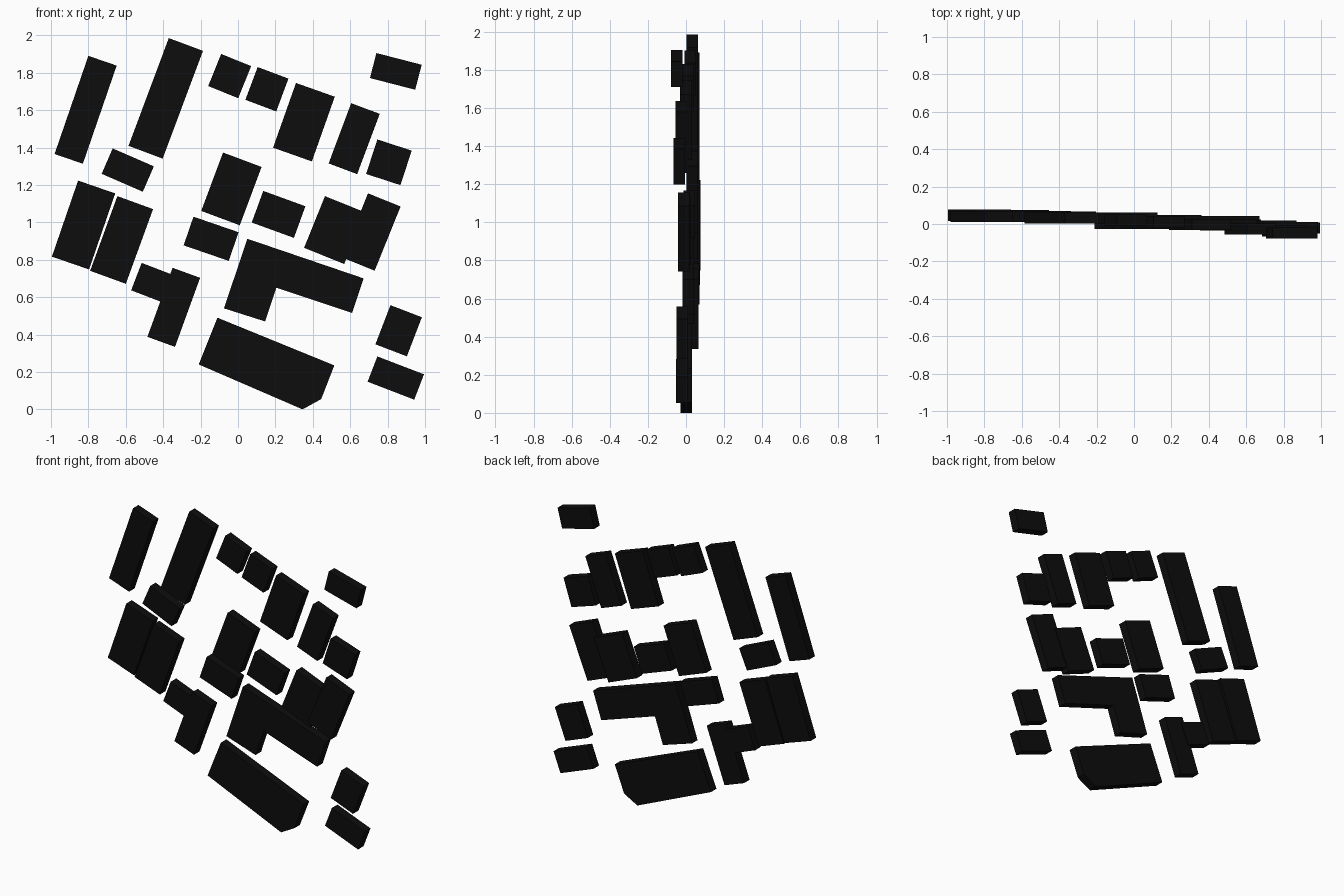
import bpy, bmesh
from math import sin, cos, radians

DEPTH = 0.06
black = bpy.data.materials.new("black")
black.diffuse_color = (0.004, 0.004, 0.004, 1)


def slab(name, pts, y):
    """Extrude an outline in the XZ plane to a slab centred at depth y."""
    bm = bmesh.new()
    face = bm.faces.new([bm.verts.new((x, y - DEPTH / 2, z)) for x, z in pts])
    ext = bmesh.ops.extrude_face_region(bm, geom=[face], use_keep_orig=True)
    for v in ext["geom"]:
        if isinstance(v, bmesh.types.BMVert):
            v.co.y += DEPTH
    bmesh.ops.recalc_face_normals(bm, faces=bm.faces)
    me = bpy.data.meshes.new(name)
    bm.to_mesh(me)
    bm.free()
    me.materials.append(black)
    bpy.context.collection.objects.link(bpy.data.objects.new(name, me))


def block(name, x, z, w, h, tilt, y):
    """Tilted rectangular block from its top-left corner."""
    s, c = sin(radians(tilt)), cos(radians(tilt))
    slab(name, [(x + a * c - b * s, z - a * s - b * c)
                for a, b in ((0, 0), (0, h), (w, h), (w, 0))], y)


# Blocks per row: top-left x, z, width, height, tilt, depth position
rows = {
    "upper_block": [
        (-.80, 1.89, .16, .555, 19, .04),
        (-.37, 1.985, .195, .615, 20.5, .032),
        (-.09, 1.90, .173, .185, 22, .021),
        (.105, 1.83, .176, .187, 20.5, .012),
        (.31, 1.745, .22, .367, 19.5, -.002),
        (.605, 1.637, .163, .344, 20.5, -.026),
        (.745, 1.443, .193, .194, 18, -.036),
        (.74, 1.905, .25, .138, 14.5, -.048),
    ],
    "middle_block": [
        (-.67, 1.395, .24, .148, 23.5, .04),
        (-.855, 1.223, .21, .43, 19, .047),
        (-.645, 1.14, .203, .425, 20, .044),
        (-.08, 1.373, .22, .333, 20.5, .032),
        (.135, 1.168, .24, .18, 20, .018),
        (.465, 1.14, .231, .298, 22, -.005),
        (.695, 1.155, .188, .37, 22, -.012),
        (-.238, 1.03, .255, .162, 19, .032),
    ],
    "lower_block": [
        (-.515, .783, .19, .157, 21, .04),
        (-.35, .757, .157, .393, 20, .036),
        (.815, .557, .18, .224, 21, -.02),
        (.745, .283, .267, .145, 21, -.022),
    ],
}
for name, items in rows.items():
    for i, item in enumerate(items, 1):
        block(f"{name}_{i}", *item)

# L-shaped block and the large block with a clipped corner
slab("corner_block", [(.05, .912), (-.075, .54), (.145, .47), (.205, .65),
                      (.61, .515), (.672, .70)], .012)
slab("large_base_block", [(-.11, .49), (-.21, .24), (.345, 0), (.445, .055),
                          (.515, .235)], .002)
